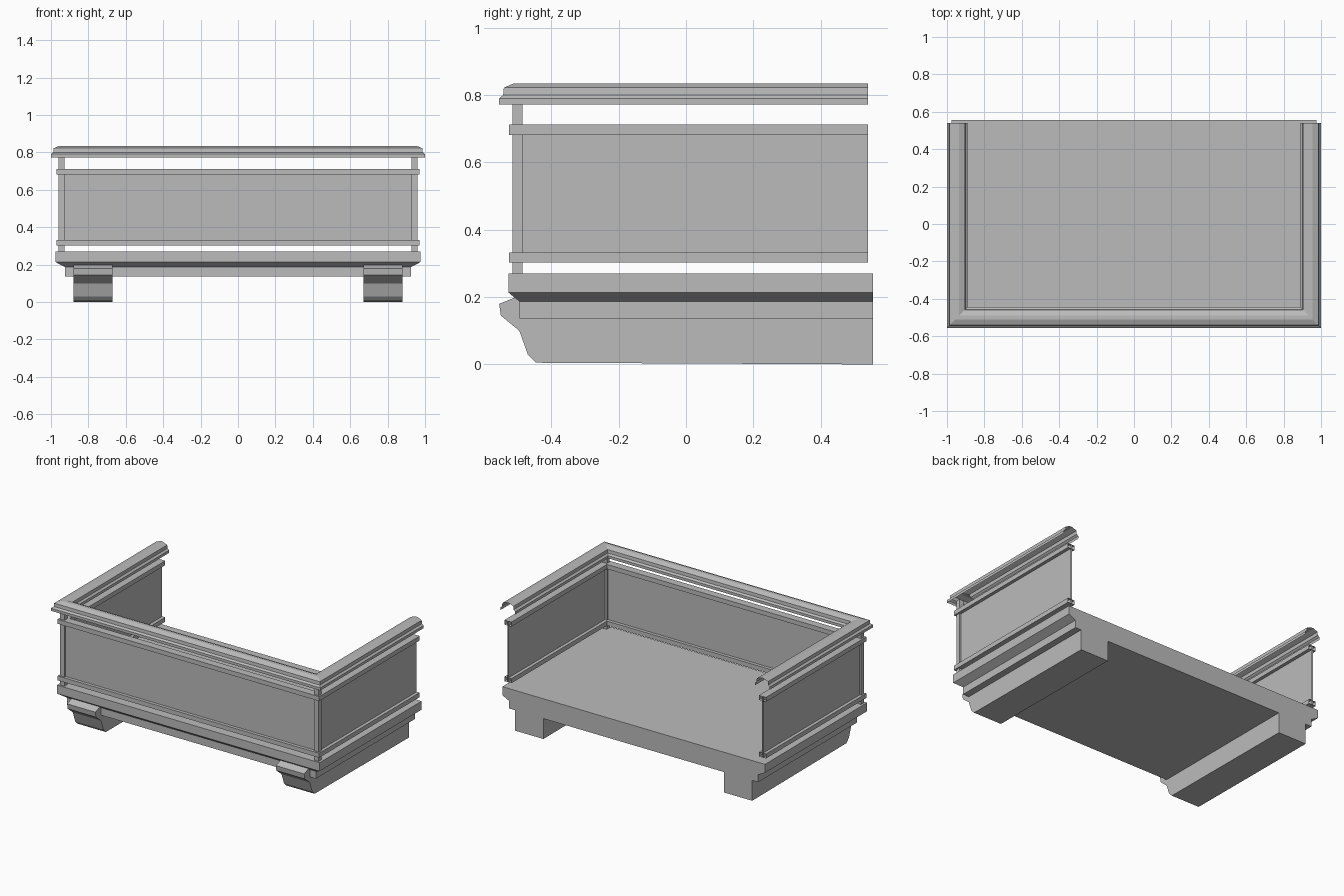
import bpy
import bmesh

cube = bpy.data.objects.get("Cube")
if cube:
    bpy.data.objects.remove(cube, do_unlink=True)

stone = bpy.data.materials.new("grey_stone")
stone.use_nodes = True
GREY = (0.5, 0.5, 0.5, 1)
stone.diffuse_color = GREY
stone.node_tree.nodes["Principled BSDF"].inputs["Base Color"].default_value = GREY

# Centre line of the balustrade
SIDE, FRONT, BACK, END = 0.945, -0.5, 0.555, 0.54


def finish(name, bm):
    bmesh.ops.recalc_face_normals(bm, faces=bm.faces)
    mesh = bpy.data.meshes.new(name)
    bm.to_mesh(mesh)
    bm.free()
    mesh.materials.append(stone)
    obj = bpy.data.objects.new(name, mesh)
    bpy.context.collection.objects.link(obj)
    return obj


def sweep(name, profile, closed):
    """Sweep an (outward offset, height) profile around three sides with mitred corners."""
    bm = bmesh.new()
    rows = []
    for d, z in profile:
        x, y = SIDE + d, FRONT - d
        rows.append([bm.verts.new(p) for p in
                     ((-x, END, z), (-x, y, z), (x, y, z), (x, END, z))])
    pairs = list(zip(rows, rows[1:]))
    if closed:
        pairs.append((rows[-1], rows[0]))
    for a, b in pairs:
        for i in range(3):
            bm.faces.new((a[i], a[i + 1], b[i + 1], b[i]))
    return finish(name, bm)


def box_profile(half, low, high):
    return [(-half, low), (half, low), (half, high), (-half, high)]


def prism(name, outline, x0, x1):
    """Extrude a (y, z) outline along x."""
    bm = bmesh.new()
    face = bm.faces.new([bm.verts.new((x0, y, z)) for y, z in outline])
    moved = bmesh.ops.extrude_face_region(bm, geom=[face])["geom"]
    bmesh.ops.translate(bm, vec=(x1 - x0, 0, 0),
                        verts=[v for v in moved if isinstance(v, bmesh.types.BMVert)])
    return finish(name, bm)


# Floor slab: stepped and chamfered on three sides, flush at the back
bm = bmesh.new()
rings = []
for x, y, z in ((0.925, -0.495, 0.137), (0.925, -0.495, 0.187),
                (0.975, -0.527, 0.213), (0.975, -0.527, 0.27)):
    rings.append([bm.verts.new(p) for p in
                  ((-x, y, z), (x, y, z), (x, BACK, z), (-x, BACK, z))])
for a, b in zip(rings, rings[1:]):
    for i in range(4):
        j = (i + 1) % 4
        bm.faces.new((a[i], a[j], b[j], b[i]))
bm.faces.new(rings[0][::-1])
bm.faces.new(rings[-1])
finish("floor_slab", bm)

# Supporting beams with a scrolled nose
nose = [(BACK, 0.0), (-0.445, 0.005), (-0.47, 0.03), (-0.495, 0.1),
        (-0.55, 0.145), (-0.555, 0.18), (-0.505, 0.2), (BACK, 0.2)]
for side, label in ((-1, "right"), (1, "left")):
    prism(label + "_beam", nose, side * 0.67, side * 0.88)

# Corner posts
for side, label in ((-1, "right"), (1, "left")):
    y0, y1 = FRONT - 0.015, FRONT + 0.015
    prism(label + "_post", [(y0, 0.27), (y1, 0.27), (y1, 0.78), (y0, 0.78)],
          side * (SIDE - 0.017), side * (SIDE + 0.015))

# Thin wall panels and the mouldings along their edges
sweep("wall_panel", box_profile(0.004, 0.302, 0.71), True)
sweep("lower_moulding", box_profile(0.026, 0.302, 0.332), True)
sweep("upper_moulding", box_profile(0.026, 0.682, 0.712), True)

# Hand rail: a hollow shell open underneath
half = [(0.055, 0.772), (0.055, 0.79), (0.043, 0.8), (0.041, 0.822), (0.01, 0.835)]
sweep("hand_rail", half + [(-d, z) for d, z in reversed(half)], False)
